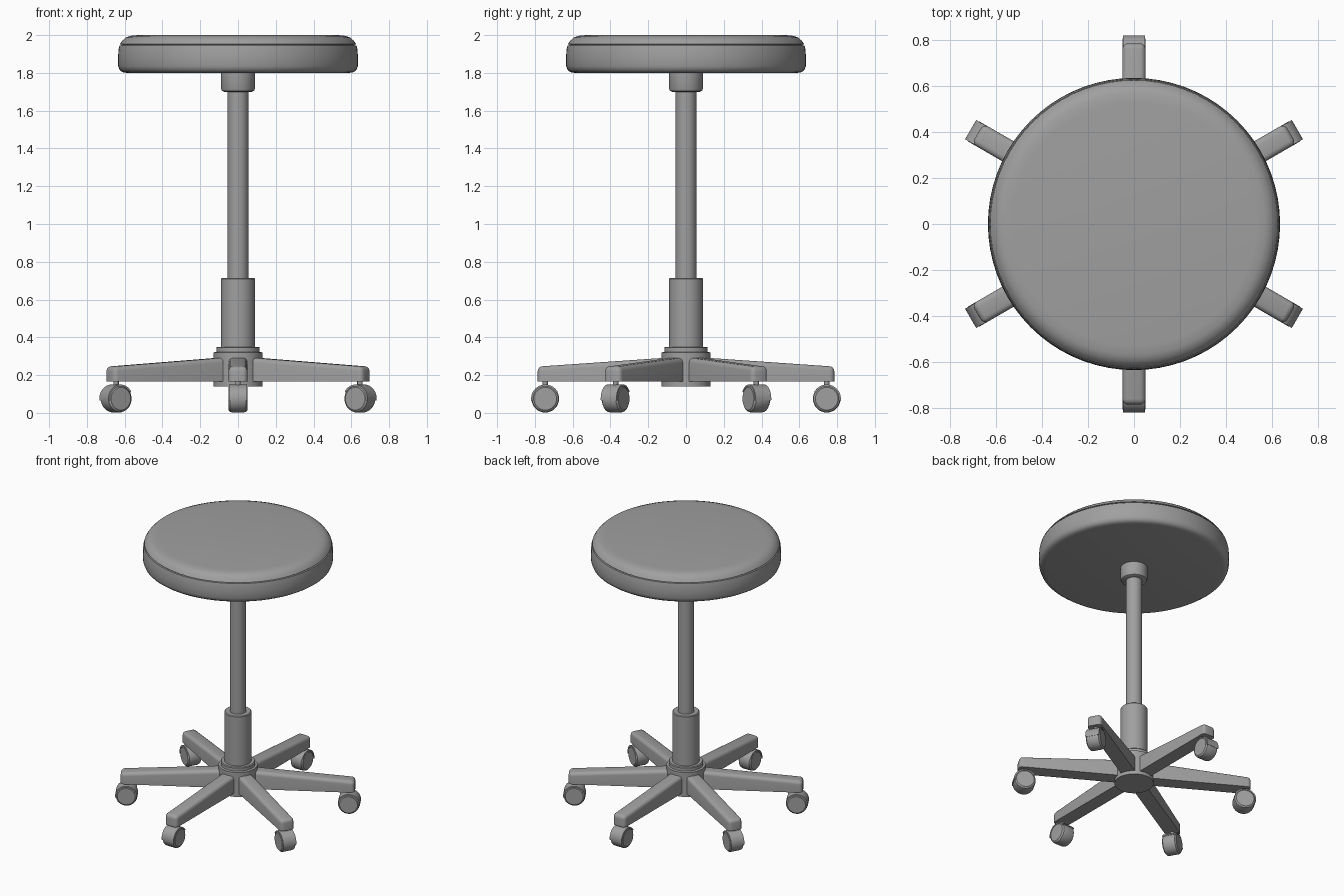
import bpy, bmesh, math
from mathutils import Matrix, Vector

cube = bpy.data.objects.get("Cube")
if cube:
    bpy.data.objects.remove(cube, do_unlink=True)

grey = bpy.data.materials.new("mid grey")
grey.use_nodes = True
colour = (0.35, 0.35, 0.35, 1)
grey.diffuse_color = colour
grey.node_tree.nodes["Principled BSDF"].inputs["Base Color"].default_value = colour


def finish(bm, name, angle=35):
    bmesh.ops.recalc_face_normals(bm, faces=bm.faces)
    mesh = bpy.data.meshes.new(name)
    bm.to_mesh(mesh)
    bm.free()
    mesh.materials.append(grey)
    obj = bpy.data.objects.new(name, mesh)
    bpy.context.collection.objects.link(obj)
    bpy.ops.object.select_all(action="DESELECT")
    obj.select_set(True)
    bpy.context.view_layer.objects.active = obj
    bpy.ops.object.shade_smooth_by_angle(angle=math.radians(angle))
    return obj


def lathe(name, profile, steps=48, angle=35):
    """Spin a (radius, height) profile around the z axis."""
    bm = bmesh.new()
    verts = [bm.verts.new((r, 0, z)) for r, z in profile]
    edges = [bm.edges.new(pair) for pair in zip(verts, verts[1:])]
    bmesh.ops.spin(bm, geom=verts + edges, cent=(0, 0, 0), axis=(0, 0, 1),
                   angle=2 * math.pi, steps=steps)
    bmesh.ops.remove_doubles(bm, verts=bm.verts, dist=0.0001)
    return finish(bm, name, angle)


def extrude_side(name, outline, width):
    """Extrude an (x, z) outline symmetrically along y."""
    bm = bmesh.new()
    face = bm.faces.new([bm.verts.new((x, -width / 2, z)) for x, z in outline])
    out = bmesh.ops.extrude_face_region(bm, geom=[face])
    moved = [v for v in out["geom"] if isinstance(v, bmesh.types.BMVert)]
    bmesh.ops.translate(bm, verts=moved, vec=(0, width, 0))
    return bm


def arc(radius, start, end, count):
    angles = [math.radians(start + (end - start) * i / count) for i in range(count + 1)]
    return [(radius * math.cos(a), radius * math.sin(a)) for a in angles]


# Seat: padded cushion above a seam, rounded rim below
lathe("seat", [(0, 1.8), (0.59, 1.8), (0.612, 1.804), (0.627, 1.815), (0.634, 1.835),
               (0.635, 1.88), (0.633, 1.92), (0.628, 1.944), (0.618, 1.946),
               (0.618, 1.95), (0.625, 1.952), (0.613, 1.97), (0.595, 1.987),
               (0.57, 1.996), (0.53, 2.0), (0, 2.0)], 72)

# Column
lathe("seat_collar", [(0, 1.7), (0.075, 1.7), (0.085, 1.705), (0.09, 1.717),
                      (0.09, 1.802), (0, 1.802)])
lathe("post", [(0, 0.7), (0.055, 0.7), (0.055, 1.71), (0, 1.71)])
lathe("column_sleeve", [(0, 0.34), (0.09, 0.34), (0.09, 0.71), (0.085, 0.715), (0, 0.715)])
lathe("hub", [(0, 0.14), (0.13, 0.14), (0.13, 0.32), (0.115, 0.323),
              (0.115, 0.345), (0.11, 0.35), (0, 0.35)])

# One arm, rounded along its top and outer edges
bm = extrude_side("arm", [(0.02, 0.165), (0.785, 0.165), (0.785, 0.245), (0.02, 0.298)], 0.1)
edges = [e for e in bm.edges
         if min(v.co.x for v in e.verts) > 0.7 and max(v.co.z for v in e.verts) > 0.2
         or min(v.co.z for v in e.verts) > 0.2 and max(v.co.x for v in e.verts) > 0.7]
bmesh.ops.bevel(bm, geom=edges, offset=0.024, segments=4, profile=0.5, affect="EDGES")
arm = finish(bm, "arm")

# One caster: stem, wheel with chamfered rims, and a hood over its outer half
AXLE = Vector((0.745, 0, 0.075))
stem = lathe("caster_stem", [(0, 0.13), (0.014, 0.13), (0.014, 0.17), (0, 0.17)], 16)
stem.data.transform(Matrix.Translation((AXLE.x, 0, 0)))
wheel = lathe("caster_wheel", [(0, -0.05), (0.06, -0.05), (0.07, -0.042), (0.073, -0.03),
                               (0.073, 0.03), (0.07, 0.042), (0.06, 0.05), (0, 0.05)], 32)
wheel.data.transform(Matrix.Translation(AXLE) @ Matrix.Rotation(math.pi / 2, 4, "X"))
hood = extrude_side("caster_hood", arc(0.075, -8, 150, 20) + arc(0.066, 150, -8, 20), 0.096)
bmesh.ops.translate(hood, verts=hood.verts, vec=AXLE)
hood = finish(hood, "caster_hood")

# Repeat the arm and caster six times around the hub
for part in (arm, stem, wheel, hood):
    base = part.name
    for i in range(6):
        copy = part if i == 0 else part.copy()
        if i:
            bpy.context.collection.objects.link(copy)
        copy.name = f"{base}_{i + 1}"
        copy.rotation_euler.z = math.radians(30 + 60 * i)
